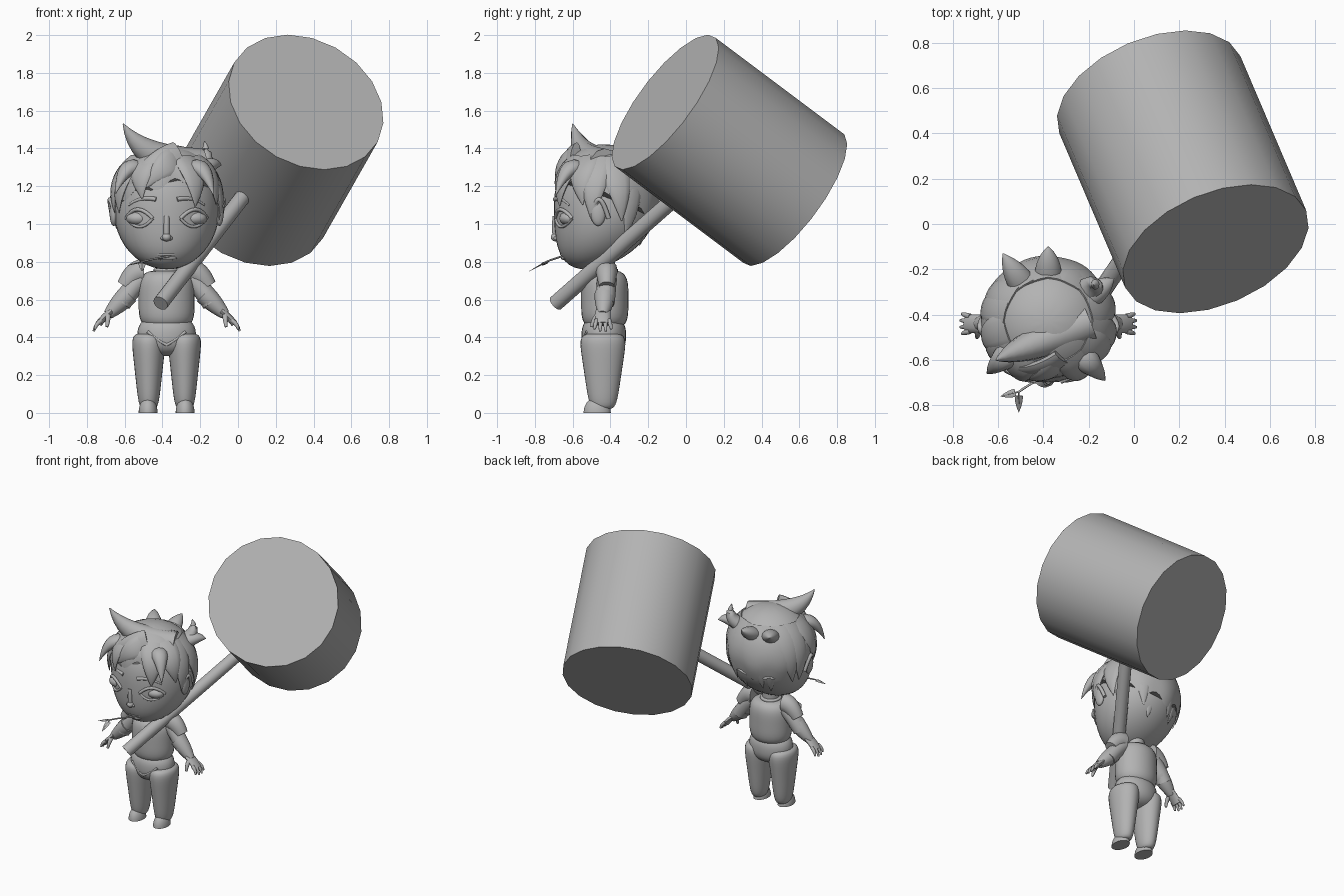
import bpy, bmesh
from math import sin, cos, pi, tau, atan2, radians
from mathutils import Vector, Matrix

if "Cube" in bpy.data.objects:
    bpy.data.objects.remove(bpy.data.objects["Cube"])

GREY = (.45, .45, .45, 1)
clay = bpy.data.materials.new("clay_grey")
clay.use_nodes = True
clay.diffuse_color = GREY
clay.node_tree.nodes["Principled BSDF"].inputs["Base Color"].default_value = GREY

# The figure is built around its own upright axis
FIGURE = Vector((-.378, -.43, 0))
WORLD = Vector((0, 0, 0))
FRONT = Vector((0, -1, 0))
SIDEWAYS = Vector((1, 0, 0))
UP = Vector((0, 0, 1))


def finish(name, bm, mirror=False, origin=FIGURE):
    bmesh.ops.remove_doubles(bm, verts=bm.verts, dist=.0001)
    bmesh.ops.recalc_face_normals(bm, faces=bm.faces)
    mesh = bpy.data.meshes.new(name)
    bm.to_mesh(mesh)
    bm.free()
    mesh.materials.append(clay)
    part = bpy.data.objects.new(name, mesh)
    part.location = origin
    bpy.context.collection.objects.link(part)
    if mirror:
        part.modifiers.new("other_side", "MIRROR")
    bpy.ops.object.select_all(action="DESELECT")
    part.select_set(True)
    bpy.context.view_layer.objects.active = part
    bpy.ops.object.shade_smooth_by_angle(angle=radians(50))


def skin(name, rings, mirror=False):
    """Close a stack of rings into one solid."""
    bm = bmesh.new()
    loops = [[bm.verts.new(point) for point in ring] for ring in rings]
    for low, high in zip(loops, loops[1:]):
        for i in range(len(low)):
            bm.faces.new((low[i - 1], low[i], high[i], high[i - 1]))
    bm.faces.new(loops[0])
    bm.faces.new(loops[-1])
    finish(name, bm, mirror)


def turn(count):
    return [tau * i / count for i in range(count)]


def pod(name, centre, size, power=2, taper=0, mirror=False):
    """Rounded solid: a higher power is boxier, taper widens the top."""
    rings = []
    for row in range(21):
        u = -cos(pi * row / 20)
        r = max(0, 1 - abs(u) ** power) ** (1 / power) * (1 + taper * u)
        rings.append([(centre[0] + size[0] * r * sin(a),
                       centre[1] - size[1] * r * cos(a),
                       max(0, centre[2] + size[2] * u)) for a in turn(28)])
    skin(name, rings, mirror)


def tube(name, start, bend, end, width, taper=0, thin=FRONT, flat=1, mirror=False):
    """Sweep an oval along a bent path, flattened along the thin direction."""
    start, bend, end = Vector(start), Vector(bend), Vector(end)
    rings = []
    for step in range(11):
        t = step / 10
        first, second = start.lerp(bend, t), bend.lerp(end, t)
        middle = first.lerp(second, t)
        along = (second - first).normalized()
        side = along.cross(thin).normalized()
        up = side.cross(along)
        r = width * (1 - taper * t * t)
        rings.append([middle + r * (side * cos(a) + up * flat * sin(a)) for a in turn(12)])
    skin(name, rings, mirror)


def rod(name, start, end, radius, sides, origin=FIGURE):
    start, end = Vector(start), Vector(end)
    axis = end - start
    spin = axis.to_track_quat("Z", "Y").to_matrix().to_4x4()
    bm = bmesh.new()
    bmesh.ops.create_cone(bm, cap_ends=True, segments=sides, radius1=radius, radius2=radius,
                          depth=axis.length, matrix=Matrix.Translation((start + end) / 2) @ spin)
    finish(name, bm, origin=origin)


def skull(angle, height, lift=0):
    """Point on the head; angle zero is the front, positive to the left."""
    u = max(-1, min(1, (height - 1.08) / .32))
    r = (1 - abs(u) ** (2.4 if u > 0 else 2)) ** .5
    chin = min(u, 0) ** 2 / 10
    point = Vector((.28 * r * sin(angle), -.27 * r * cos(angle) - chin, height))
    return point + lift * (point - 1.08 * UP).normalized()


# Giant mallet
middle = Vector((.215, .23, 1.39))
axis = Vector((-.29, .68, -.51))
rod("mallet_head", middle - axis / 2, middle + axis / 2, .434, 20, WORLD)
rod("mallet_handle", (-.41, -.69, .58), middle, .042, 16, WORLD)

# Head
skin("head", [[skull(a, 1.08 - .32 * cos(pi * row / 24)) for a in turn(36)]
              for row in range(25)])


# Hair cap with a jagged lower edge, dipping towards the nape
def hairline(angle):
    return 1.11 + cos(angle) / 10 + sin(angle) / 30 + sin(9 * angle) / 40


cap_rings = []
for row in range(11):
    t = row / 10
    cap_rings.append([skull(a, hairline(a) + (1.4 - hairline(a)) * sin(t * pi / 2),
                            min(.022, .004 + t / 10)) for a in turn(72)])
skin("hair_cap", cap_rings)


# Pointed locks lying on the head
def lock(name, root, tip, tip_height, width):
    sway = (root + tip) / 2
    outward = skull(sway, 1.2) - 1.2 * UP
    tube(name, skull(root, 1.34), skull(sway, (tip_height + 1.36) / 2, .06),
         skull(tip, tip_height, .01), width, taper=.97, thin=outward, flat=.35)


lock("long_fringe", .4, -.95, 1.16, .1)
lock("short_fringe", .3, -.4, 1.19, .08)
for i in range(14):
    angle = .6 + i * .39
    sway = .15 if i % 2 else -.05
    lock(f"hair_lock_{i}", angle, angle + sway, 1.01 + cos(angle) / 9 + sway / 5, .085)

# Tufts standing away from the head
tube("top_tuft", (.18, 0, 1.3), (-.12, -.12, 1.32), (-.23, -.17, 1.53), .1,
     taper=.97, flat=.9)
TIPS = {"upright": (.2, .16, 1.44), "left_side": (.29, .19, 1.31),
        "crown": (-.2, .3, 1.35), "back": (0, .33, 1.36),
        "left_temple": (.25, -.26, 1.15), "right_temple": (-.27, -.23, 1.16)}
for label, tip in TIPS.items():
    angle = atan2(tip[0], -tip[1])
    tube(f"{label}_tuft", skull(angle, 1.3, -.02), skull(angle, 1.28, .08), tip, .06,
         taper=.97, thin=UP, flat=.8)

# Face
pod("eyes", (.145, -.185, 1.03), (.068, .055, .04), mirror=True)
tube("upper_lids", skull(.27, 1.03), skull(.55, 1.12, .03), skull(.88, 1.03), .01, mirror=True)
tube("lower_lids", skull(.27, 1.03), skull(.55, .95, .02), skull(.88, 1.03), .008, mirror=True)
tube("brows", skull(.2, 1.13), skull(.5, 1.15), skull(.8, 1.1), .012, taper=.6, mirror=True)
tube("nose_bridge", skull(0, 1.04, -.01), skull(0, .99), (0, -.26, .93), .016)
pod("nose_tip", (0, -.26, .93), (.024, .026, .022))
pod("nostrils", (.018, -.253, .925), (.014, .018, .012), mirror=True)
pod("upper_lip", (0, -.215, .84), (.06, .022, .012))
pod("lower_lip", (0, -.21, .82), (.055, .022, .012))
pod("ears", (.28, -.035, 1.06), (.022, .04, .07), mirror=True)
tube("ear_rims", (.28, -.06, 1.08), (.32, -.03, 1.2), (.285, .02, 1.03), .012,
     thin=SIDEWAYS, mirror=True)

# Twig with two leaves held in the mouth
fork = Vector((-.13, -.31, .8))
tube("twig", (.03, -.22, .83), (-.06, -.26, .82), fork, .005)
for label, tip in (("side", (-.21, -.33, .78)), ("front", (-.13, -.4, .75))):
    tip = Vector(tip)
    tube(f"{label}_leaf_stem", fork, fork.lerp(tip, .5), tip, .004, taper=.8, thin=UP)
    pod_middle = fork.lerp(tip, .6)
    tube(f"{label}_leaf", fork.lerp(tip, .2), pod_middle, tip, .018, taper=.97, thin=UP, flat=.15)

# Neck, torso and pelvis
rod("neck", .7 * UP, .85 * UP, .055, 20)
pod("collar", (0, 0, .755), (.07, .07, .012), power=4)
pod("torso", (0, 0, .6), (.148, .125, .155), power=4)
pod("pelvis", (0, -.005, .41), (.155, .118, .11), power=2.5)
tube("pelvis_seams", (0, -.115, .36), (.04, -.115, .38), (.1, -.095, .43), .008, mirror=True)

# Legs and flat soled feet
pod("legs", (.095, -.01, .22), (.073, .1, .2), power=6, taper=.3, mirror=True)
pod("feet", (.098, -.04, 0), (.05, .072, .085), mirror=True)

# Arms, held out and down
tube("shoulder_plates", (.12, .01, .75), (.17, .01, .75), (.22, .01, .67), .065,
     taper=.3, flat=.9, mirror=True)
tube("upper_arms", (.13, .01, .71), (.18, .01, .67), (.24, 0, .58), .052, mirror=True)
tube("forearms", (.2, 0, .63), (.25, 0, .58), (.31, -.01, .52), .055, taper=.5, mirror=True)

# Hands with spread fingers
tube("palms", (.29, -.01, .54), (.33, -.01, .51), (.36, -.01, .47), .04,
     thin=SIDEWAYS + UP, flat=.45, mirror=True)
for i, label in enumerate(("index", "middle", "ring", "little")):
    spread = (i - 1.5) / 45
    reach = .045 - abs(spread) / 3
    knuckle = Vector((.345, spread - .01, .49))
    tube(f"{label}_fingers", knuckle, knuckle + Vector((.03, spread / 5, -.02)),
         knuckle + Vector((reach, spread / 3, -reach * 1.4)), .012, taper=.5, mirror=True)
tube("thumbs", (.31, -.03, .52), (.31, -.06, .5), (.315, -.07, .455), .015,
     taper=.5, thin=SIDEWAYS, mirror=True)
